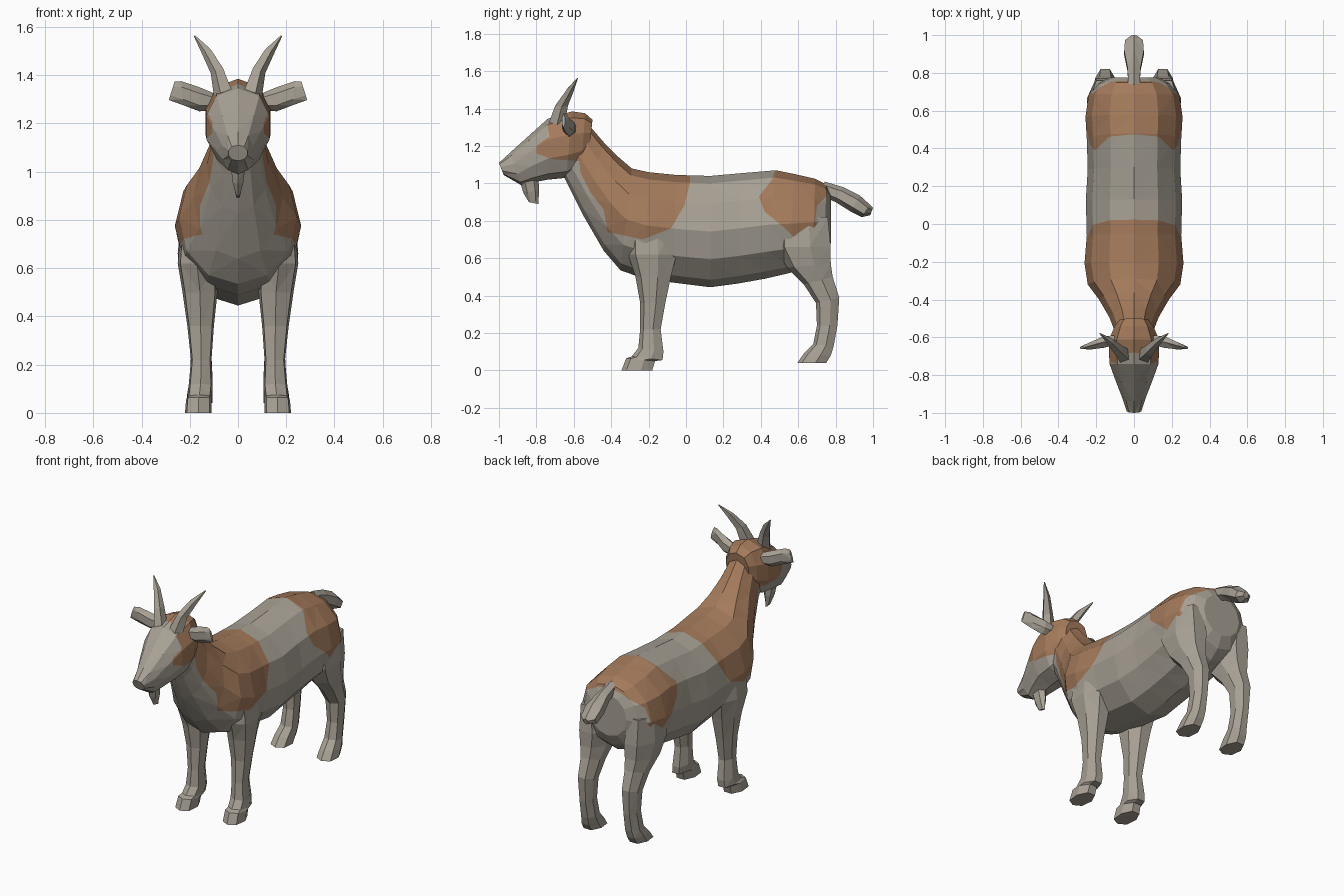
import bpy, bmesh, math
from mathutils import Vector

if "Cube" in bpy.data.objects:
    bpy.data.objects.remove(bpy.data.objects["Cube"])


def material(name, rgb):
    m = bpy.data.materials.new(name)
    m.diffuse_color = (*rgb, 1)
    m.use_nodes = True
    m.node_tree.nodes["Principled BSDF"].inputs["Base Color"].default_value = m.diffuse_color
    return m


GREY = material("warm grey coat", (0.39, 0.355, 0.30))
BROWN = material("brown patch", (0.37, 0.195, 0.105))

# Patch outlines in the side plane (y, z)
SHOULDER = [(0.03, 1.15), (0.02, 1.0), (-0.01, 0.88), (-0.08, 0.76), (-0.23, 0.70),
            (-0.42, 0.74), (-0.44, 0.86), (-0.51, 0.95), (-0.565, 1.06), (-0.57, 1.12),
            (-0.72, 1.13), (-0.80, 1.16), (-0.80, 1.20), (-0.73, 1.25),
            (-0.74, 1.31), (-0.69, 1.34), (-0.64, 1.45), (-0.3, 1.45)]
RUMP = [(0.50, 1.15), (0.46, 1.02), (0.39, 0.93), (0.42, 0.85), (0.53, 0.76), (0.62, 0.67),
        (0.72, 0.63), (0.735, 0.70), (0.69, 0.80), (0.70, 0.88), (0.75, 0.93), (0.80, 1.15)]


def inside(y, z, poly):
    hit = False
    for (y0, z0), (y1, z1) in zip(poly, poly[1:] + poly[:1]):
        if (z0 > z) != (z1 > z) and y < y0 + (z - z0) * (y1 - y0) / (z1 - z0):
            hit = not hit
    return hit


def cut_patch(bm, poly):
    """Cut the faces along the outline, then colour those inside it."""
    for a, b in zip(poly, poly[1:] + poly[:1]):
        lo = [min(a[i], b[i]) - 0.005 for i in (0, 1)]
        hi = [max(a[i], b[i]) + 0.005 for i in (0, 1)]
        near = []
        for f in bm.faces:
            ys = [v.co.y for v in f.verts]
            zs = [v.co.z for v in f.verts]
            if max(ys) > lo[0] and min(ys) < hi[0] and max(zs) > lo[1] and min(zs) < hi[1]:
                near.append(f)
        geom = list({e for f in near for e in f.edges} | {v for f in near for v in f.verts}) + near
        bmesh.ops.bisect_plane(bm, geom=geom, dist=1e-5, plane_co=(0, *a),
                               plane_no=(0, b[1] - a[1], a[0] - b[0]))
    for f in bm.faces:
        c = f.calc_center_median()
        if inside(c.y, c.z, poly):
            f.material_index = 1


def loft(name, rings, patches=(), mirror=False):
    """Skin a list of rings, close the ends, and paint the patches."""
    bm = bmesh.new()
    loops = [[bm.verts.new(p) for p in r] for r in rings]
    n = len(loops[0])
    for a, b in zip(loops, loops[1:]):
        for i in range(n):
            j = (i + 1) % n
            bm.faces.new((a[i], a[j], b[j], b[i]))
    bm.faces.new(loops[0][::-1])
    bm.faces.new(loops[-1])
    bmesh.ops.recalc_face_normals(bm, faces=bm.faces)
    bmesh.ops.triangulate(bm, faces=bm.faces)
    for poly in patches:
        cut_patch(bm, poly)
    me = bpy.data.meshes.new(name)
    bm.to_mesh(me)
    bm.free()
    me.materials.append(GREY)
    me.materials.append(BROWN)
    ob = bpy.data.objects.new(name, me)
    bpy.context.collection.objects.link(ob)
    if mirror:
        ob.modifiers.new("both sides", 'MIRROR')
    return ob


def slice_ring(ty, tz, by, bz, hw, n=12, power=1.0):
    """Oval from a top point to a bottom point in the side plane."""
    mid, half = Vector((0, (ty + by) / 2, (tz + bz) / 2)), Vector((0, (ty - by) / 2, (tz - bz) / 2))
    out = []
    for i in range(n):
        a = 2 * math.pi * i / n
        s, c = math.sin(a), math.cos(a)
        out.append(mid + half * c + Vector((math.copysign(abs(s) ** power, s) * hw, 0, 0)))
    return out


def leg_ring(z0, z1, y0, y1, x0, x1, n=7):
    """Flat oval between front y0 (height z0) and back y1 (height z1)."""
    out = []
    for i in range(n):
        a = 2 * math.pi * (i + 0.5) / n
        t = 0.5 + 0.5 * max(-1, min(1, 1.1 * math.cos(a)))
        s = 0.5 + 0.5 * max(-1, min(1, 1.1 * math.sin(a)))
        out.append((x0 + s * (x1 - x0), y0 + t * (y1 - y0), z0 + t * (z1 - z0)))
    return out


# Torso and neck
torso = [(.775, .94, .775, .68, .13), (.75, .995, .74, .61, .19), (.69, 1.025, .68, .56, .24),
         (.58, 1.05, .55, .52, .257), (.48, 1.07, .42, .49, .25), (.30, 1.055, .28, .465, .245),
         (.13, 1.04, .13, .445, .255), (-.05, 1.045, -.07, .47, .25), (-.20, 1.06, -.22, .49, .262),
         (-.29, 1.08, -.35, .535, .245), (-.36, 1.14, -.44, .64, .185), (-.44, 1.22, -.55, .83, .13),
         (-.50, 1.29, -.62, .97, .105), (-.57, 1.35, -.66, 1.05, .10)]
loft("body", [slice_ring(*r) for r in torso], (SHOULDER, RUMP))

# Head
head = [(-.50, 1.34, -.52, 1.14, .08), (-.54, 1.375, -.56, 1.07, .11), (-.61, 1.385, -.64, 1.03, .14),
        (-.74, 1.345, -.74, 1.02, .135), (-.84, 1.255, -.82, 1.005, .10),
        (-.94, 1.165, -.88, .99, .065), (-1.0, 1.11, -.975, 1.045, .04)]
loft("head", [slice_ring(*r, n=10, power=0.8) for r in head], (SHOULDER,))

# Beard
beard = [(-.79, 1.04, -.89, 1.02, .035), (-.785, .96, -.87, .95, .025), (-.79, .89, -.84, .90, .008)]
loft("beard", [slice_ring(*r, n=6) for r in beard])

# Tail
tail = [(.74, 1.01, .73, .93, .035), (.84, .98, .80, .90, .04), (.93, .935, .88, .85, .06),
        (.985, .885, .94, .82, .055), (1.0, .87, .985, .83, .02)]
loft("tail", [slice_ring(*r, n=6) for r in tail])


def cross_ring(c, ry, rx, rz, n):
    out = []
    for i in range(n):
        a = 2 * math.pi * i / n
        out.append((c[0] + rx * math.cos(a), c[1] + ry * math.sin(a), c[2] + rz * math.cos(a)))
    return out


# Horns, swept up, out and back
horns = [((.06, -.69, 1.33), .045, .04, -.015), ((.085, -.665, 1.42), .036, .028, -.012),
         ((.13, -.62, 1.50), .022, .020, -.010), ((.18, -.58, 1.563), .003, .003, -.002)]
loft("horns", [cross_ring(*r, 5) for r in horns], mirror=True)

# Ears, flat leaves held out sideways
ears = [((.10, -.615, 1.29), .03, 0, .035), ((.16, -.625, 1.30), .035, 0, .05),
        ((.23, -.645, 1.325), .022, .004, .05), ((.275, -.655, 1.335), .008, -.012, .038)]
loft("ears", [cross_ring(*r, 6) for r in ears], mirror=True)

# Front legs: front height, back height, front y, back y, inner x, outer x
front = [(.78, .78, -.31, -.06, .12, .235), (.62, .62, -.31, -.05, .09, .25),
         (.50, .50, -.27, -.08, .085, .23), (.36, .36, -.245, -.11, .10, .21),
         (.22, .22, -.245, -.135, .11, .195), (.12, .10, -.255, -.12, .105, .205),
         (.075, .055, -.29, -.125, .11, .21), (.065, .05, -.32, -.165, .11, .215),
         (0, 0, -.345, -.18, .11, .22)]
loft("front_legs", [leg_ring(*r) for r in front], mirror=True)

# Hind legs with a backward hock
hind = [(.82, .82, .48, .76, .10, .235), (.66, .66, .48, .775, .06, .25),
        (.55, .57, .54, .775, .075, .235), (.46, .50, .63, .785, .09, .215),
        (.36, .39, .695, .82, .10, .205), (.24, .24, .70, .81, .11, .195),
        (.14, .13, .68, .79, .105, .20), (.09, .08, .63, .775, .105, .21),
        (.04, .04, .595, .75, .105, .215)]
loft("hind_legs", [leg_ring(*r) for r in hind], mirror=True)
